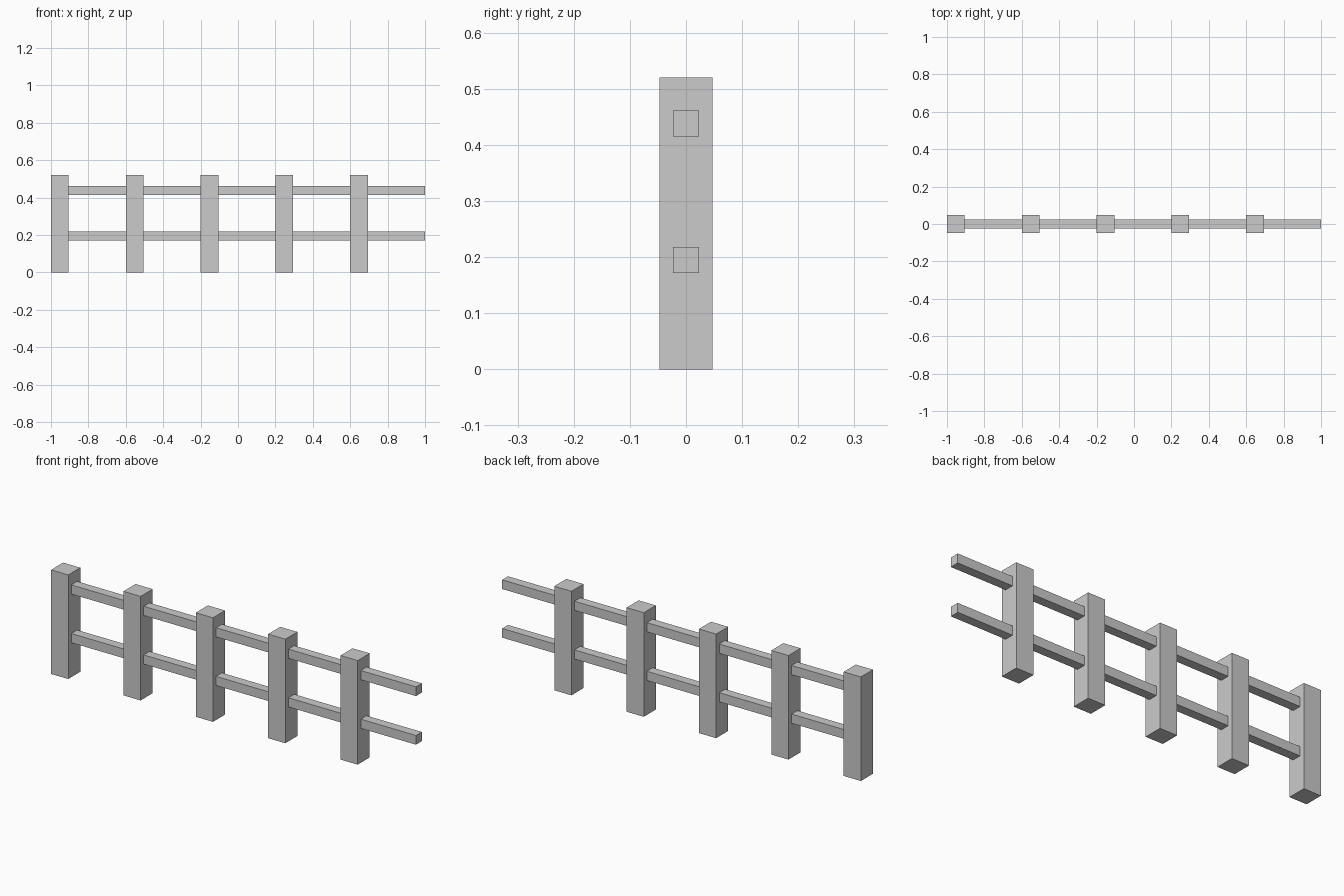
import bpy

if "Cube" in bpy.data.objects:
    bpy.data.objects.remove(bpy.data.objects["Cube"])

BAY = 0.4        # length of one repeating fence bay
POST = 0.095     # post thickness
HEIGHT = 0.52    # post height
RAIL = 0.046     # rail thickness


def box(name, x0, x1, depth, z0, z1):
    bpy.ops.mesh.primitive_cube_add(size=1, location=((x0 + x1) / 2, 0, (z0 + z1) / 2))
    obj = bpy.context.object
    obj.name = name
    obj.scale = (x1 - x0, depth, z1 - z0)
    bpy.ops.object.transform_apply(location=False, rotation=False, scale=True)
    return obj


# Five bays: a post followed by two rails reaching to the next post
for i in range(5):
    x = -1 + i * BAY
    box(f"post_{i + 1}", x, x + POST, POST, 0, HEIGHT)
    for name, z in (("lower_rail", 0.195), ("upper_rail", 0.438)):
        box(f"{name}_{i + 1}", x + POST, x + BAY, RAIL, z - RAIL / 2, z + RAIL / 2)
